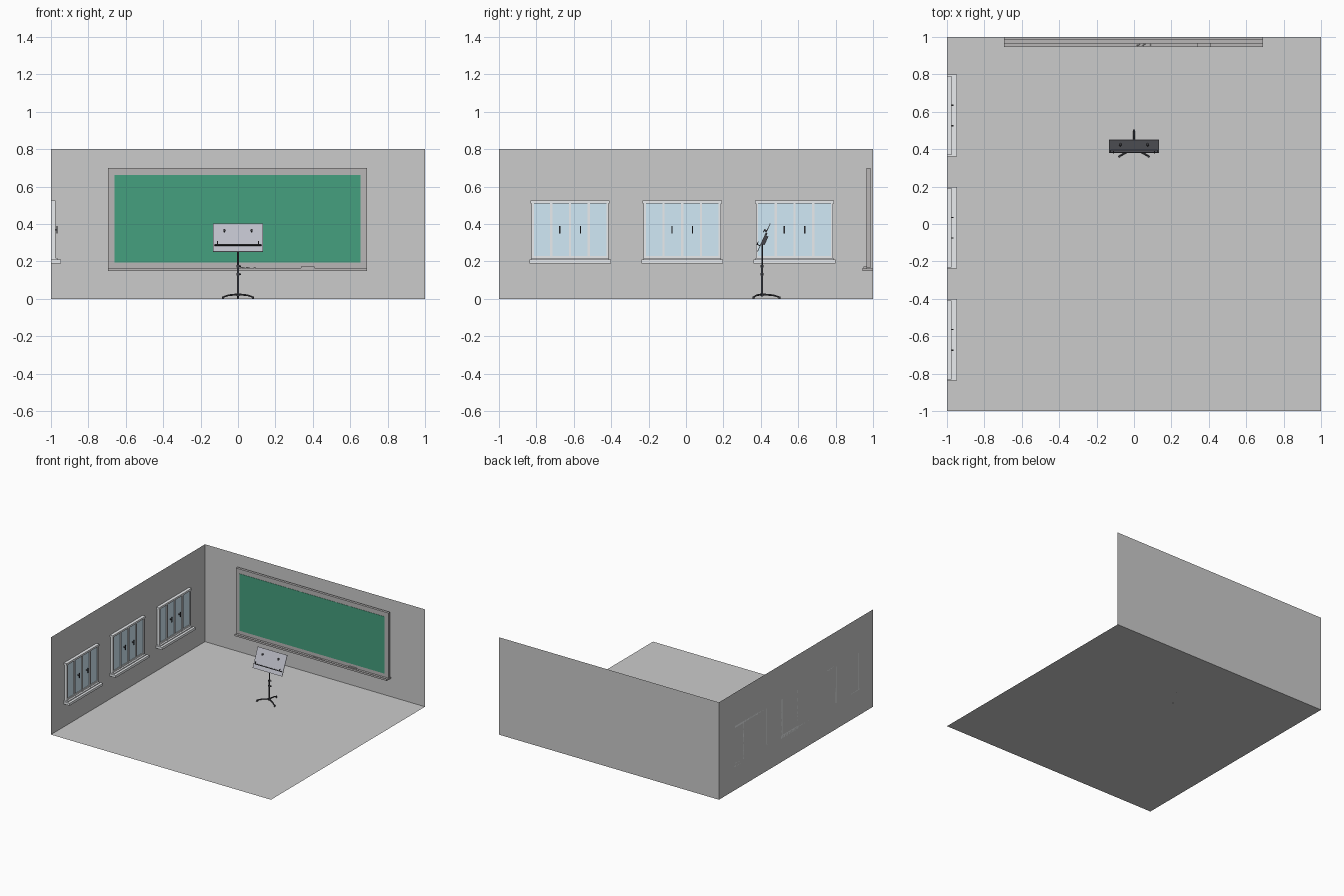
import bpy, bmesh
from math import sin, cos, pi, radians
from mathutils import Matrix, Vector

if "Cube" in bpy.data.objects:
    bpy.data.objects.remove(bpy.data.objects["Cube"])


def material(name, rgb):
    m = bpy.data.materials.new(name)
    m.diffuse_color = (*rgb, 1)
    m.use_nodes = True
    m.node_tree.nodes["Principled BSDF"].inputs["Base Color"].default_value = m.diffuse_color
    return m


GREEN = material("board_green", (0.06, 0.35, 0.21))
TRIM = material("dark_trim", (0.48, 0.47, 0.47))
GLASS = material("glass_blue", (0.64, 0.82, 0.93))
BLACK = material("black_metal", (0.06, 0.06, 0.07))
PLATE = material("desk_grey", (0.5, 0.51, 0.57))
WHITE = material("window_trim", (0.82, 0.84, 0.86))


def finish(name, bm, mat, matrix=None):
    me = bpy.data.meshes.new(name)
    if matrix:
        bm.transform(matrix)
    bmesh.ops.recalc_face_normals(bm, faces=bm.faces)
    bm.to_mesh(me)
    bm.free()
    ob = bpy.data.objects.new(name, me)
    bpy.context.collection.objects.link(ob)
    if mat:
        me.materials.append(mat)
    return ob


def boxes(name, spans, mat=None, matrix=None):
    """One object from a list of (x0, x1, y0, y1, z0, z1) boxes."""
    bm = bmesh.new()
    for x0, x1, y0, y1, z0, z1 in spans:
        place = Matrix.Translation(((x0 + x1) / 2, (y0 + y1) / 2, (z0 + z1) / 2))
        bmesh.ops.create_cube(bm, size=1, matrix=place @ Matrix.Diagonal((x1 - x0, y1 - y0, z1 - z0, 1)))
    return finish(name, bm, mat, matrix)


def rods(name, segments, mat=BLACK, sides=12, matrix=None):
    """One object from (start, end, radius, end radius) rods."""
    bm = bmesh.new()
    for a, b, r1, r2 in segments:
        a, b = Vector(a), Vector(b)
        turn = (b - a).to_track_quat('Z', 'Y').to_matrix().to_4x4()
        bmesh.ops.create_cone(bm, cap_ends=True, segments=sides, radius1=r1, radius2=r2,
                              depth=(b - a).length, matrix=Matrix.Translation((a + b) / 2) @ turn)
    ob = finish(name, bm, mat, matrix)
    for p in ob.data.polygons:
        p.use_smooth = len(p.vertices) == 4
    ob.data.set_sharp_from_angle(angle=radians(40))
    return ob


def sheet(name, corners):
    me = bpy.data.meshes.new(name)
    me.from_pydata(corners, [], [(0, 1, 2, 3)])
    bpy.context.collection.objects.link(bpy.data.objects.new(name, me))


# Room shell: floor and two thin walls
sheet("floor", [(-1, -1, 0), (1, -1, 0), (1, 1, 0), (-1, 1, 0)])
sheet("back_wall", [(-1, 1, 0), (1, 1, 0), (1, 1, .8), (-1, 1, .8)])
sheet("left_wall", [(-1, -1, 0), (-1, 1, 0), (-1, 1, .8), (-1, -1, .8)])

# Chalkboard with frame, tray, eraser and chalk
L, R = -.695, .69
boxes("chalkboard", [(L + .034, R - .034, .964, .982, .194, .662)], GREEN)
boxes("board_frame", [(L, R, .966, .987, .662, .70), (L, R, .966, .987, .165, .194),
                      (L, L + .036, .966, .987, .194, .662), (R - .036, R, .966, .987, .194, .662)], TRIM)
boxes("chalk_tray", [(L, R, .947, 1, .15, .162), (L, R, .945, .949, .15, .166)], TRIM)
boxes("eraser", [(.338, .408, .95, .964, .162, .173)], TRIM)
rods("chalk_sticks", [((x, .953, .165), (x + dx, .963, .165), .003, .003)
                      for x, dx in ((.015, .018), (.045, .014), (.085, .006))], TRIM, 8)

# Three windows along the left wall
for i, c in enumerate((-.62, -.02, .58)):
    n = f"_{i + 1}"
    boxes("window_glass" + n, [(-.998, -.985, c - .2, c + .2, .22, .515)], GLASS)
    bars = [(-1, -.977, c + k * .1 - .006, c + k * .1 + .006, .215, .512) for k in range(-2, 3)]
    rails = [(-1, -.98, c - .205, c + .205, .215, .23)]
    header = [(-1, -.975, c - .212, c + .212, .51, .525)]
    boxes("window_frame" + n, bars + rails + header, WHITE)
    boxes("window_sill" + n, [(-1, -.945, c - .218, c + .218, .19, .21),
                              (-1, -.965, c - .208, c + .208, .21, .217)], WHITE)
    boxes("window_handles" + n, [s for k in (-.055, .055) for s in (
        (-.971, -.966, c + k - .003, c + k + .003, .35, .39),
        (-.986, -.968, c + k - .003, c + k + .003, .366, .374))], BLACK)

# Stand: telescoping pole with collars and clamp knobs
Y = .407
rods("stand_pole", [((0, Y, .012), (0, Y, .17), .006, .006), ((0, Y, .17), (0, Y, .305), .0042, .0042)])
rods("pole_collars", [((0, Y, z), (0, Y, z + .012), .0085, .0085) for z in (.016, .125, .168)])
rods("clamp_knobs", [((0, Y, z), (.016, Y, z), .004, .005) for z in (.131, .174)])

# Three bent legs with rubber feet
legs, feet = [], []
for a in (90, 210, 330):
    d = Vector((cos(radians(a)), sin(radians(a)), 0))
    p = [Vector((0, Y, 0)) + d * r + Vector((0, 0, z)) for r, z in ((0, .024), (.06, .019), (.092, .009))]
    legs += [(p[0], p[1], .005, .0045), (p[1], p[2], .0045, .004)]
    feet.append((p[2] + Vector((0, 0, -.009)), p[2] + Vector((0, 0, .004)), .006, .005))
rods("stand_legs", legs)
rods("stand_feet", feet)

# Tilted music desk, built upright and then leaned back
lean = Matrix.Translation((0, .416, .327)) @ Matrix.Rotation(radians(-24.4), 4, 'X')
boxes("desk_plate", [(-.134, .134, -.002, .002, -.082, .082)], PLATE, lean)
boxes("desk_ledge", [(-.125, .125, -.018, -.002, -.05, -.045)], BLACK, lean)
boxes("ledge_clips", [(x - .003, x + .003, -.02, -.016, -.05, -.03) for x in (-.11, .11)], BLACK, lean)
rods("page_holders", [((x, -.001, .038), (x, -.016, .038), .005, .006) for x in (-.073, .073)], matrix=lean)
boxes("page_holder_tips", [(x - .002, x + .002, -.016, -.012, .026, .042) for x in (-.073, .073)], BLACK, lean)
boxes("tilt_bracket", [(-.012, .012, .002, .008, -.04, .03), (-.004, .004, .006, .02, -.035, .015)], BLACK, lean)
